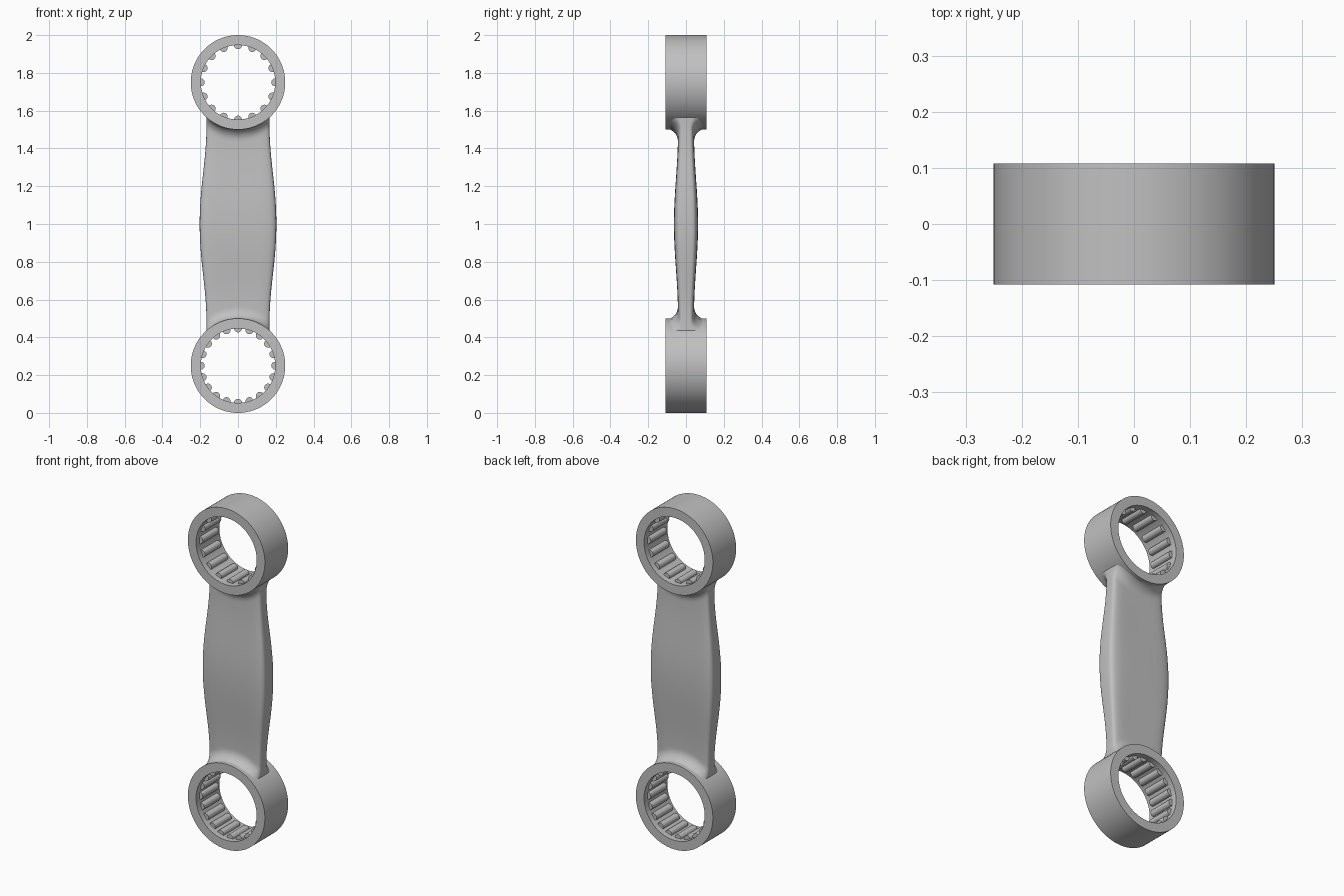
import bpy, bmesh, math
from math import sin, cos, pi, sqrt
from mathutils import Matrix

default_cube = bpy.data.objects.get("Cube")
if default_cube:
    bpy.data.objects.remove(default_cube, do_unlink=True)

steel = bpy.data.materials.new("steel grey")
steel.use_nodes = True
grey = (0.53, 0.53, 0.53, 1)
steel.diffuse_color = grey
steel.node_tree.nodes["Principled BSDF"].inputs["Base Color"].default_value = grey

RING_Z, OUTER, INNER, DEPTH = 0.75, 0.25, 0.197, 0.108


def finish(bm, name, angle=35):
    """Turn a bmesh into a smooth-shaded steel object."""
    bmesh.ops.recalc_face_normals(bm, faces=bm.faces)
    mesh = bpy.data.meshes.new(name)
    bm.to_mesh(mesh)
    bm.free()
    mesh.materials.append(steel)
    obj = bpy.data.objects.new(name, mesh)
    bpy.context.collection.objects.link(obj)
    bpy.ops.object.select_all(action="DESELECT")
    obj.select_set(True)
    bpy.context.view_layer.objects.active = obj
    bpy.ops.object.shade_smooth_by_angle(angle=math.radians(angle))
    return obj


def bridge(bm, rings, closed=False):
    """Skin a list of vertex loops with quads."""
    n = len(rings[0])
    pairs = list(zip(rings, rings[1:]))
    if closed:
        pairs.append((rings[-1], rings[0]))
    for a, b in pairs:
        for i in range(n):
            j = (i + 1) % n
            bm.faces.new((a[i], a[j], b[j], b[i]))


def bearing_ring(name, z):
    # Rectangular section swept around the y axis
    bm = bmesh.new()
    section = [(OUTER, -DEPTH), (OUTER, DEPTH), (INNER, DEPTH), (INNER, -DEPTH)]
    rings = []
    for k in range(96):
        a = 2 * pi * k / 96
        rings.append([bm.verts.new((r * cos(a), y, z + r * sin(a))) for r, y in section])
    bridge(bm, rings, closed=True)
    finish(bm, name)


def rollers(name, z, count):
    # Needle rollers half sunk in the bore
    bm = bmesh.new()
    for k in range(count):
        a = 2 * pi * k / count
        place = Matrix.Translation((INNER * cos(a), 0, z + INNER * sin(a)))
        bmesh.ops.create_cone(bm, cap_ends=True, segments=20, radius1=0.021,
                              radius2=0.021, depth=0.15,
                              matrix=place @ Matrix.Rotation(pi / 2, 4, "X"))
    finish(bm, name)


def signed_power(v, p):
    return math.copysign(abs(v) ** p, v)


def connecting_web():
    # Bulging rounded-box loft whose ends follow the rings and flare into them
    bm = bmesh.new()
    rows, around, fillet = 64, 72, 0.065
    loops = []
    for k in range(rows + 1):
        t = sin(pi / 2 * (2 * k / rows - 1))
        taper = (1 - cos(pi * min(1, abs(t) * 1.1))) / 2
        half_width = 0.203 - 0.036 * taper
        loop = []
        for i in range(around):
            a = 2 * pi * i / around
            x = half_width * signed_power(cos(a), 0.36)
            end = RING_Z - sqrt(0.246 ** 2 - x * x)
            z = t * end
            gap = end - abs(z)
            half_depth = 0.064 - 0.021 * taper
            if gap < fillet:
                half_depth += fillet - sqrt(fillet ** 2 - (fillet - gap) ** 2)
            y = min(half_depth, DEPTH - 0.003) * signed_power(sin(a), 0.36)
            loop.append(bm.verts.new((x, y, 1 + z)))
        loops.append(loop)
    bridge(bm, loops)
    finish(bm, "connecting_web", 60)


for label, z, count in (("upper", 1 + RING_Z, 16), ("lower", 1 - RING_Z, 20)):
    bearing_ring(label + "_ring", z)
    rollers(label + "_rollers", z, count)
connecting_web()
